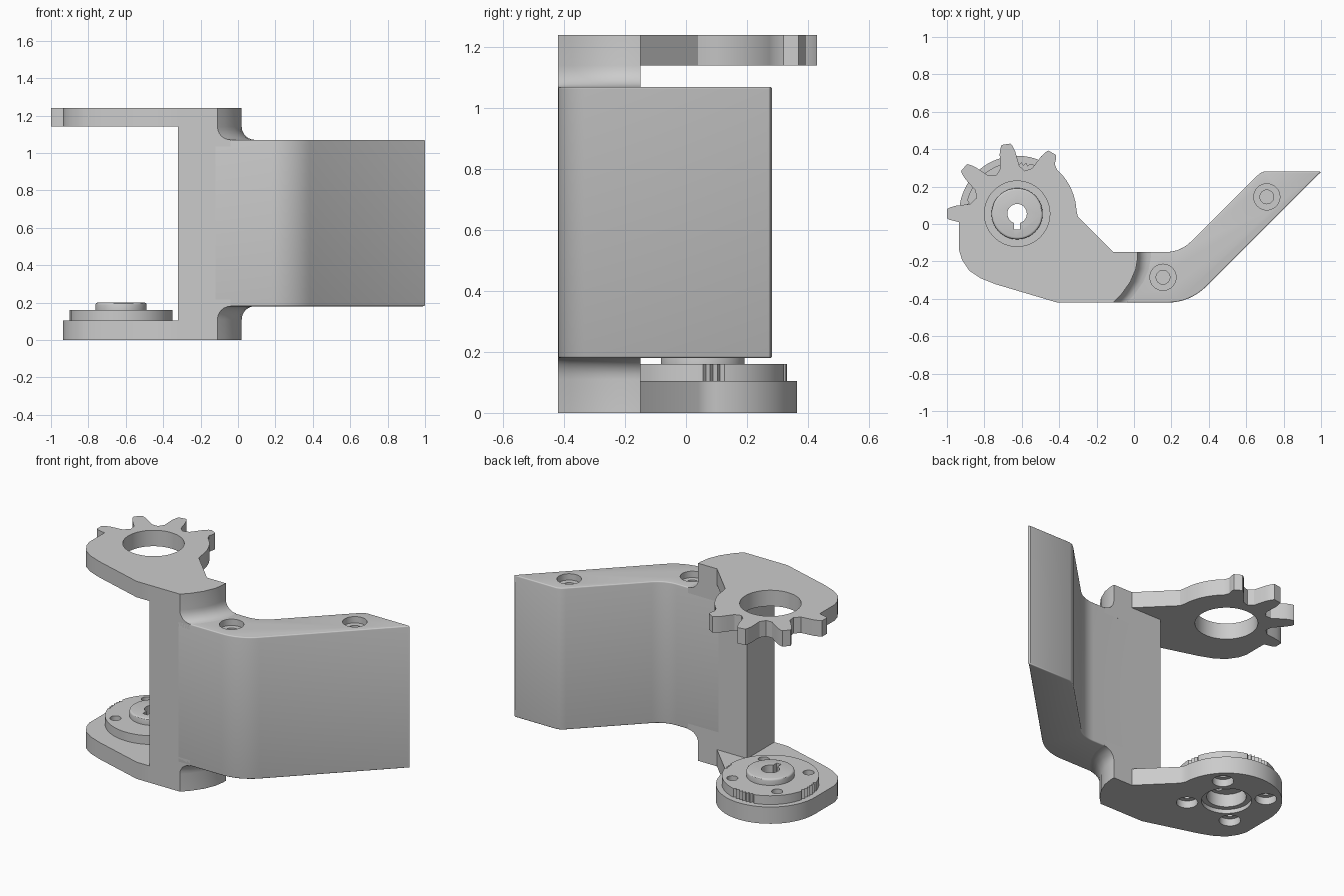
import bpy, bmesh
from math import sin, cos, pi, radians

if "Cube" in bpy.data.objects:
    bpy.data.objects.remove(bpy.data.objects["Cube"])

CX, CY = -0.625, 0.055          # pivot axis
Y0, Y1 = -0.42, -0.15           # front and back of the post


def loft(name, rings):
    bm = bmesh.new()
    loops = [[bm.verts.new(p) for p in r] for r in rings]
    n = len(loops[0])
    for a, b in zip(loops, loops[1:]):
        for i in range(n):
            j = (i + 1) % n
            bm.faces.new((a[i], a[j], b[j], b[i]))
    bm.faces.new(loops[0][::-1])
    bm.faces.new(loops[-1])
    bmesh.ops.recalc_face_normals(bm, faces=bm.faces)
    me = bpy.data.meshes.new(name)
    bm.to_mesh(me)
    bm.free()
    ob = bpy.data.objects.new(name, me)
    bpy.context.collection.objects.link(ob)
    return ob


def prism(name, pts, z0, z1):
    return loft(name, [[(x, y, z) for x, y in pts] for z in (z0, z1)])


def arc(cx, cy, r, a0, a1, n):
    return [(cx + r * cos(radians(a0 + (a1 - a0) * i / n)),
             cy + r * sin(radians(a0 + (a1 - a0) * i / n))) for i in range(n + 1)]


def circle(cx, cy, r, n=48):
    return arc(cx, cy, r, 0, 360, n)[:-1]


def cut(ob, pts, z0, z1):
    tool = prism("cutter", pts, z0, z1)
    tool.hide_render = True
    m = ob.modifiers.new("cut", 'BOOLEAN')
    m.operation, m.solver, m.object = 'DIFFERENCE', 'EXACT', tool
    bpy.context.view_layer.objects.active = ob
    bpy.ops.object.modifier_apply(modifier=m.name)
    bpy.data.objects.remove(tool)


def round_edges(ob, test, width, segs):
    bm = bmesh.new()
    bm.from_mesh(ob.data)
    edges = [e for e in bm.edges if test(*[v.co for v in e.verts])]
    bmesh.ops.bevel(bm, geom=edges, offset=width, segments=segs, profile=0.5,
                    affect='EDGES', clamp_overlap=True)
    bm.to_mesh(ob.data)
    bm.free()


# Post: full height, with a concave fillet where its end meets the arm
END = [(-0.11, Y0), (-0.07, -0.38), (-0.02, -0.31), (0.01, -0.24), (0.02, -0.18), (0.02, Y1)]


def post_ring(z, d):
    end = [(-0.12, y) for x, y in END] if d is None else [(x + d, y) for x, y in END]
    return [(x, y, z) for x, y in [(-0.32, Y0)] + end + [(-0.32, Y1)]]


R = 0.07
half = [(0.62, 0.0)]
half += [(0.445 + R - R * cos(a), R - R * sin(a)) for a in [pi / 2 * i / 6 for i in range(7)]]
levels = [(1.24, 0.0)] + [(1.07 + R * (1 - sin(pi / 2 * i / 6)), R * (1 - cos(pi / 2 * i / 6)))
                          for i in range(7)]
levels += [(1.035, R), (1.034, None)]
rings = [post_ring(z, d) for z, d in levels]
rings += [post_ring(1.24 - z if z > 1.2 else 1.25 - z, d) for z, d in reversed(levels)]
post = loft("post", rings)

# Arm: bent solid block with rounded top and bottom edges
outer = arc(0.18, Y0 + 0.29, 0.29, -90, -45, 8)
inner = arc(0.17, Y1 + 0.19, 0.19, -45, -90, 8)
arm_pts = ([(-0.12, Y0)] + outer + [(0.988, 0.268), (1.0, 0.275), (0.99, 0.282), (0.70, 0.282),
           (0.675, 0.272), (0.655, 0.255)] + inner + [(-0.12, Y1)])
arm = prism("arm", arm_pts, 0.18, 1.07)
round_edges(arm, lambda a, b: abs(a.z - b.z) < 1e-4 and max(a.x, b.x) > -0.11, 0.032, 4)
for x, y in ((0.155, -0.285), (0.71, 0.145)):
    cut(arm, circle(x, y, 0.07, 32), 1.03, 1.2)
    cut(arm, circle(x, y, 0.037, 24), 0.80, 1.1)

# Shared lower outline of both pivot plates
BASE = [(-0.935, -0.14), (-0.92, -0.19), (-0.88, -0.25), (-0.82, -0.29), (-0.74, -0.322),
        (-0.41, Y0), (-0.32, Y0), (-0.32, Y1), (-0.11, Y1), (-0.30, 0.04)]

# Upper plate: gear teeth around a large bore
teeth = []
for k, mid in enumerate((60, 99, 139, 180)):
    c, s = cos(radians(mid)), sin(radians(mid))
    prof = [(0.25, -0.052), (0.29, -0.047), (0.33, -0.042), (0.36, -0.033), (0.376, -0.024),
            (0.376, 0.024), (0.36, 0.033), (0.33, 0.042), (0.29, 0.047), (0.25, 0.052)]
    if k == 0:
        prof = prof[2:]
    if k == 3:
        prof = prof[:7]
    teeth += [(CX + r * c - t * s, CY + r * s + t * c) for r, t in prof]
    if k < 3:
        teeth.append((CX + 0.233 * cos(radians(mid + 20)), CY + 0.233 * sin(radians(mid + 20))))
gear = prism("gear_plate", BASE + arc(CX, CY, 0.318, 3, 48, 10) + teeth + [(-0.935, 0.01)],
             1.14, 1.24)
cut(gear, circle(CX, CY, 0.175, 64), 1.0, 1.4)

# Lower plate, serrated disc and hub
base = prism("base_plate", BASE + arc(CX, CY, 0.31, 3, 180, 36), 0, 0.105)
disc_pts = []
for i in range(144):
    a = i * 2.5
    near = abs((a + 45) % 90 - 45)
    r = 0.262 if near < 15 and a < 200 and i % 2 else 0.276
    disc_pts.append((CX + r * cos(radians(a)), CY + r * sin(radians(a))))
disc = prism("splined_disc", disc_pts, 0.105, 0.16)
hub = prism("hub", circle(CX, CY, 0.137, 64), 0.16, 0.20)
round_edges(hub, lambda a, b: min(a.z, b.z) > 0.19, 0.012, 3)

# Keyed shaft bore, lower recesses and four screw holes
slot = [(CX - 0.016, CY - 0.085), (CX + 0.016, CY - 0.085), (CX + 0.016, CY), (CX - 0.016, CY)]
for ob in (disc, hub):
    cut(ob, circle(CX, CY, 0.052, 32), -0.1, 0.3)
    cut(ob, slot, -0.1, 0.3)
cut(base, circle(CX, CY, 0.14), -0.1, 0.025)
cut(base, circle(CX, CY, 0.11), -0.1, 0.2)
for i in range(4):
    a = pi / 4 + i * pi / 2
    x, y = CX + 0.22 * cos(a), CY + 0.22 * sin(a)
    cut(base, circle(x, y, 0.06, 32), -0.1, 0.045)
    for ob in (base, disc):
        cut(ob, circle(x, y, 0.032, 24), -0.1, 0.3)

# Smooth shading with crisp edges
for ob in (post, arm, gear, base, disc, hub):
    bpy.ops.object.select_all(action='DESELECT')
    ob.select_set(True)
    bpy.context.view_layer.objects.active = ob
    bpy.ops.object.shade_smooth_by_angle(angle=radians(30))
